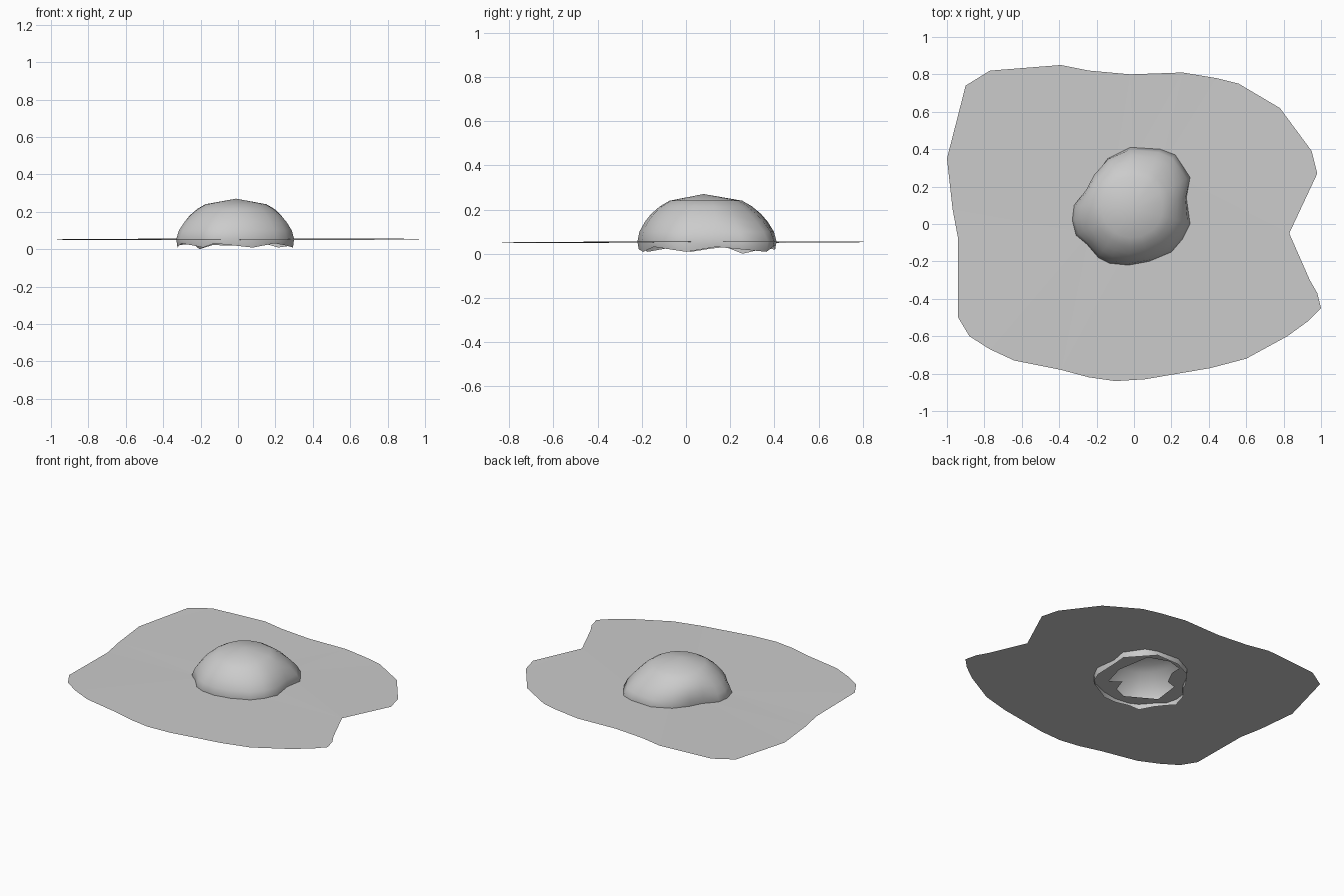
import bpy
import bmesh
import math
from mathutils import Vector

default_cube = bpy.data.objects.get("Cube")
if default_cube:
    bpy.data.objects.remove(default_cube, do_unlink=True)


def make_material(name, value):
    material = bpy.data.materials.new(name)
    material.use_nodes = True
    colour = (value, value, value, 1)
    material.diffuse_color = colour
    shader = material.node_tree.nodes["Principled BSDF"]
    shader.inputs["Base Color"].default_value = colour
    return material


def finish(name, bm, material, smooth):
    """Turn a bmesh into a named object with one material."""
    mesh = bpy.data.meshes.new(name)
    bm.to_mesh(mesh)
    bm.free()
    mesh.materials.append(material)
    obj = bpy.data.objects.new(name, mesh)
    bpy.context.collection.objects.link(obj)
    for polygon in mesh.polygons:
        polygon.use_smooth = smooth
    return obj


def sheet_height(x, y):
    """Slight waviness of the thin ground sheet."""
    return 0.052 + 0.004 * math.sin(2 * x + 3 * y)


def add_loop(bm, points):
    """Add a closed loop of edges; points are in hundredths of a unit."""
    verts = []
    for px, py in points:
        x, y = px / 100, py / 100
        verts.append(bm.verts.new((x, y, sheet_height(x, y))))
    return [bm.edges.new((vert, verts[i - 1])) for i, vert in enumerate(verts)]


grey = make_material("plain grey", 0.6)

# Ground sheet: ragged outline with a jagged opening beneath the dome
outline = [(-100, 35), (-90, 74), (-77, 82), (-39, 85), (-24, 82), (-2, 80),
           (26, 81), (44, 78), (56, 75), (78, 62), (95, 39), (98, 27),
           (83, -5), (94, -30), (98, -37), (100, -45), (93, -52), (82, -60),
           (60, -72), (41, -77), (6, -83), (-10, -84), (-24, -82),
           (-39, -78), (-64, -73), (-77, -67), (-88, -60), (-94, -50),
           (-94, -8), (-97, 8)]
opening = [(18, 7), (14, -8), (7, -3), (4, -12), (-5, -16), (-24, -5),
           (-22, 13), (-15, 15), (-10, 25), (-10, 32), (0, 35), (14, 30)]

bm = bmesh.new()
edges = add_loop(bm, outline) + add_loop(bm, opening)
bmesh.ops.triangle_fill(bm, edges=edges, use_beauty=True, use_dissolve=False,
                        normal=Vector((0, 0, 1)))
for face in bm.faces:
    face.normal_update()
    if face.normal.z < 0:
        face.normal_flip()
finish("ground_sheet", bm, grey, False)

# Lumpy dome: shrinking copies of the base outline, open at the bottom
base = [(-2, 41), (14, 40), (22, 37), (30, 25), (28, 14), (30, 0), (26, -8),
        (20, -15), (8, -20), (-3, -22), (-13, -21), (-19, -18), (-25, -11),
        (-31, -6), (-33, 2), (-32, 10), (-25, 18), (-21, 26), (-14, 35)]
profile = [(0.98, 0.02), (1, 0.055), (0.97, 0.1), (0.89, 0.145),
           (0.8, 0.18), (0.67, 0.215), (0.53, 0.24)]
centre = Vector((-0.01, 0.09))
mean_radius = 0.31

bm = bmesh.new()
rings = []
for level, (scale, height) in enumerate(profile):
    roundness = min(1, max(0, (height - 0.06) / 0.15))
    ring = []
    for index, (px, py) in enumerate(base):
        offset = Vector((px / 100, py / 100)) - centre
        # Lumps fade into a round cap towards the top
        even = offset.normalized() * mean_radius
        spot = centre + offset.lerp(even, roundness) * scale
        # Ragged lower rim
        rag = 0.013 * math.sin(index * 2.1) if level == 0 else 0
        ring.append(bm.verts.new((spot.x, spot.y, height + rag)))
    rings.append(ring)
lowest = min(rings[0], key=lambda vert: vert.co.z)
lowest.co.z = 0

for lower, upper in zip(rings, rings[1:]):
    for i in range(len(base)):
        bm.faces.new((lower[i - 1], lower[i], upper[i], upper[i - 1]))
apex = bm.verts.new((centre.x, centre.y - 0.01, 0.27))
for i in range(len(base)):
    bm.faces.new((rings[-1][i - 1], rings[-1][i], apex))
bmesh.ops.recalc_face_normals(bm, faces=bm.faces)
bm.normal_update()
if apex.link_faces[0].normal.z < 0:
    bmesh.ops.reverse_faces(bm, faces=bm.faces)
finish("dome", bm, grey, True)
